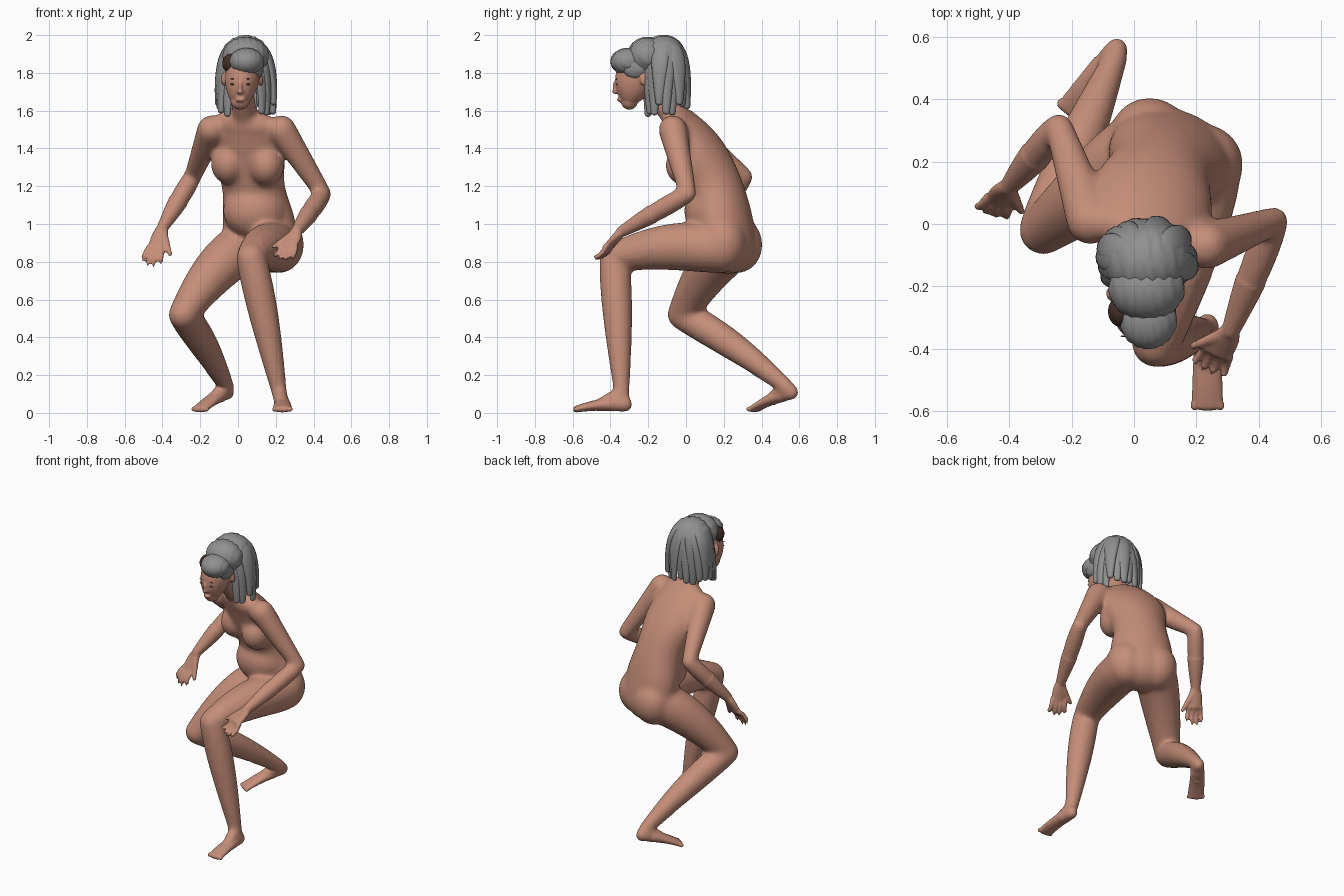
import bpy, bmesh, math, random
from mathutils import Vector

random.seed(4)
if "Cube" in bpy.data.objects:
    bpy.data.objects.remove(bpy.data.objects["Cube"])


def material(name, red, green, blue):
    mat = bpy.data.materials.new(name)
    mat.use_nodes = True
    colour = (red, green, blue, 1)
    mat.diffuse_color = colour
    shader = next(node for node in mat.node_tree.nodes if node.type == "BSDF_PRINCIPLED")
    shader.inputs["Base Color"].default_value = colour
    return mat


skin = material("warm skin", .56, .27, .19)
grey = material("grey hair", .28, .28, .28)
brown = material("dark brown", .06, .03, .02)

UP = Vector((0, 0, 1))
ACROSS = Vector((1, 0, 0))


def at(x, y, z):
    return Vector((x, y, z))


def taper(start, end, swell=0):
    """Radius rule running from start to end with a muscle-like swelling."""
    def radius(t):
        return start + (end - start) * t + swell * math.sin(math.pi * t ** .8)
    return radius


def sweep(bm, start, end, width, depth=None, side=ACROSS, control=None, lift=0, sides=20):
    """Round-ended tube along a quadratic curve, with elliptical sections."""
    depth = depth or width
    control = control or (start + end) / 2 + UP * lift
    steps = 16
    rings = []
    for step in range(steps + 1):
        t = step / steps
        centre = start * (1 - t) ** 2 + control * 2 * t * (1 - t) + end * t * t
        tangent = ((control - start) * (1 - t) + (end - control) * t).normalized()
        u = (side - tangent * side.dot(tangent)).normalized()
        v = tangent.cross(u)
        # domed ends add shrinking rings beyond the first and last section
        turns = [0]
        if step == 0:
            turns = [k / 4 for k in range(-6, 1)]
        elif step == steps:
            turns = [k / 4 for k in range(7)]
        for turn in turns:
            middle = centre + tangent * min(width(t), depth(t)) * math.sin(turn)
            across = u * width(t) * math.cos(turn)
            through = v * depth(t) * math.cos(turn)
            angles = [math.tau * j / sides for j in range(sides)]
            rings.append([bm.verts.new(middle + across * math.cos(a) + through * math.sin(a))
                          for a in angles])
    for low, high in zip(rings, rings[1:]):
        for j in range(sides):
            n = (j + 1) % sides
            bm.faces.new((low[j], low[n], high[n], high[j]))
    bm.faces.new(rings[0][::-1])
    bm.faces.new(rings[-1])


def ball(bm, centre, radii, ripple=0):
    """Ellipsoid, optionally grooved from front to back like combed hair."""
    sphere = bmesh.ops.create_uvsphere(bm, u_segments=48, v_segments=24, radius=1)
    for vert in sphere["verts"]:
        groove = 1 + ripple * math.sin(22 * vert.co.x + 3 * vert.co.y)
        vert.co = centre + Vector([c * r * groove for c, r in zip(vert.co, radii)])


def finish(bm, name, mat):
    bmesh.ops.recalc_face_normals(bm, faces=bm.faces)
    mesh = bpy.data.meshes.new(name)
    bm.to_mesh(mesh)
    bm.free()
    mesh.materials.append(mat)
    mesh.shade_smooth()
    obj = bpy.data.objects.new(name, mesh)
    bpy.context.collection.objects.link(obj)
    return obj


def leg(bm, hip, knee, ankle, heel, toes, lift):
    """Thigh, calf, instep and foot with five toes."""
    sweep(bm, hip, knee, taper(.13, .08, .015), lift=lift)
    sweep(bm, knee, ankle, taper(.08, .042, .016), lift=lift / 2)
    side = (toes - heel).cross(UP).normalized()
    sweep(bm, heel, toes, taper(.04, .053), taper(.045, .018), side, lift=.02)
    sweep(bm, ankle, (heel + toes) / 2 + UP * .01, taper(.042, .035), side=side)
    for i in range(-2, 3):
        ball(bm, toes + side * i * .021, (.013, .018, .014))


def arm(bm, shoulder, elbow, wrist, tip, thumb):
    """Upper arm, forearm, palm, four fanned fingers and thumb."""
    sweep(bm, shoulder, elbow, taper(.078, .047))
    sweep(bm, elbow, wrist, taper(.047, .03, .013))
    along = tip - wrist
    side = (thumb - wrist) - (thumb - wrist).project(along)
    side.normalize()
    palm = wrist + along / 2
    sweep(bm, wrist, palm, taper(.03, .046, .008), taper(.026, .018), side)
    for k in (-1.5, -.5, .5, 1.5):
        base = palm + side * k * .025
        end = tip + side * k * .035 - along * k * k / 20
        bend = (base + end) / 2 + along.cross(side) / 10
        sweep(bm, base, end, taper(.015, .012), side=side, control=bend, sides=10)
    sweep(bm, wrist + along / 6 + side / 50, thumb, taper(.022, .012), side=along, sides=10)


body = bmesh.new()

# torso, twisted towards the right, with belly and neck
neck = at(.04, -.03, 1.53)
twist = at(.93, -.36, 0)
sweep(body, at(.13, .22, .88), neck,
      lambda t: .185 + .015 * math.cos(math.tau * (t - .15) / .6),
      lambda t: .145 - .06 * t ** 4,
      side=twist, control=at(.07, .19, 1.25), sides=32)
ball(body, at(.09, .13, 1.07), (.17, .14, .15))
sweep(body, neck, at(.02, -.2, 1.74), taper(.07, .06))
for chest in (at(.15, 0, 1.31), at(-.05, .06, 1.32)):
    ball(body, chest, (.095, .11, .11))
for seat in (at(.05, .275, .89), at(.22, .19, .89)):
    ball(body, seat, (.13, .13, .15))

# left leg forward, right leg trailing
left_toes = at(.235, -.58, .02)
right_toes = at(-.2, .36, .02)
leg(body, at(.21, .14, .87), at(.07, -.38, .82), at(.22, -.34, .1),
    at(.235, -.32, .045), left_toes, .06)
leg(body, at(.03, .24, .88), at(-.29, -.02, .52), at(-.06, .53, .14),
    at(-.055, .56, .11), right_toes, .08)

# left arm bent towards the knee, right elbow drawn back
left_wrist = at(.31, -.34, .96)
right_wrist = at(-.4, .12, .98)
arm(body, at(.23, -.07, 1.5), at(.45, .01, 1.16), left_wrist,
    at(.23, -.48, .81), at(.19, -.39, .88))
arm(body, at(-.14, .01, 1.5), at(-.24, .31, 1.25), right_wrist,
    at(-.465, .03, .77), at(-.36, .04, .84))

# head with nose, lips and ears
nose = at(.012, -.374, 1.7)
sweep(body, at(.01, -.3, 1.65), at(.03, -.23, 1.85), taper(.05, .09, .02),
      taper(.045, .11, .03), control=at(.02, -.28, 1.76))
ball(body, nose, (.016, .018, .013))
ball(body, nose + UP * .025, (.01, .016, .035))
ball(body, nose + at(0, .024, -.042), (.026, .016, .012))
for ear in (at(-.075, -.22, 1.77), at(.12, -.22, 1.77)):
    ball(body, ear, (.014, .025, .04))

# fuse everything into one skin, then relax the broad areas only
figure = finish(body, "body", skin)
remesh = figure.modifiers.new("fuse", "REMESH")
remesh.mode = "VOXEL"
remesh.voxel_size = .007
graph = bpy.context.evaluated_depsgraph_get()
fused = bpy.data.meshes.new_from_object(figure.evaluated_get(graph))
figure.modifiers.clear()
figure.data = fused
details = (left_toes, right_toes, left_wrist, right_wrist, nose)
relaxed = bmesh.new()
relaxed.from_mesh(fused)
broad = [v for v in relaxed.verts if all((v.co - spot).length > .2 for spot in details)]
for verts, rounds in ((relaxed.verts[:], 2), (broad, 40)):
    for _ in range(rounds):
        bmesh.ops.smooth_vert(relaxed, verts=verts, factor=.5, use_axis_x=True,
                              use_axis_y=True, use_axis_z=True)
relaxed.to_mesh(fused)
relaxed.free()
fused.shade_smooth()
bpy.context.view_layer.update()

# eyes and brows, thin shapes laid on the face
marks = bmesh.new()
for shift in (-.038, .038):
    for rise, thickness in ((.04, .004), (.068, .002)):
        start = nose + ACROSS * shift + UP * rise
        start.y = -1
        hit, spot, normal, index = figure.ray_cast(start, at(0, 1, 0))
        if hit:
            ball(marks, spot, (.017, .003, thickness))
finish(marks, "eyes_and_brows", brown)

# bare patch beside the front roll
scalp = bmesh.new()
ball(scalp, at(-.04, -.28, 1.85), (.043, .05, .05))
finish(scalp, "scalp_patch", brown)

# hair swept back in three rolls, with a wave over the left temple
rolls = bmesh.new()
ball(rolls, at(.045, -.305, 1.86), (.092, .095, .072), .02)
ball(rolls, at(.1, -.265, 1.83), (.035, .07, .06), .02)
ball(rolls, at(.04, -.205, 1.89), (.122, .105, .1), .02)
ball(rolls, at(.04, -.12, 1.865), (.135, .125, .135), .02)
finish(rolls, "hair_top", grey)

# hanging locks around the sides and back
locks = bmesh.new()
count = 17
for i in range(count):
    angle = math.radians(-50 + 280 * i / (count - 1))
    out = at(math.cos(angle), math.sin(angle) * .8, 0)
    root = at(.04, -.11, 0)
    hem = random.uniform(1.58, 1.65)
    reach = random.uniform(.13, .16)
    sweep(locks, root + out * .05 + UP * 1.96, root + out * reach + UP * hem,
          taper(.03, .02, .022), taper(.022, .016), side=out.cross(UP),
          control=root + out * random.uniform(.15, .17) + UP * 1.92, sides=12)
finish(locks, "hair_locks", grey)
